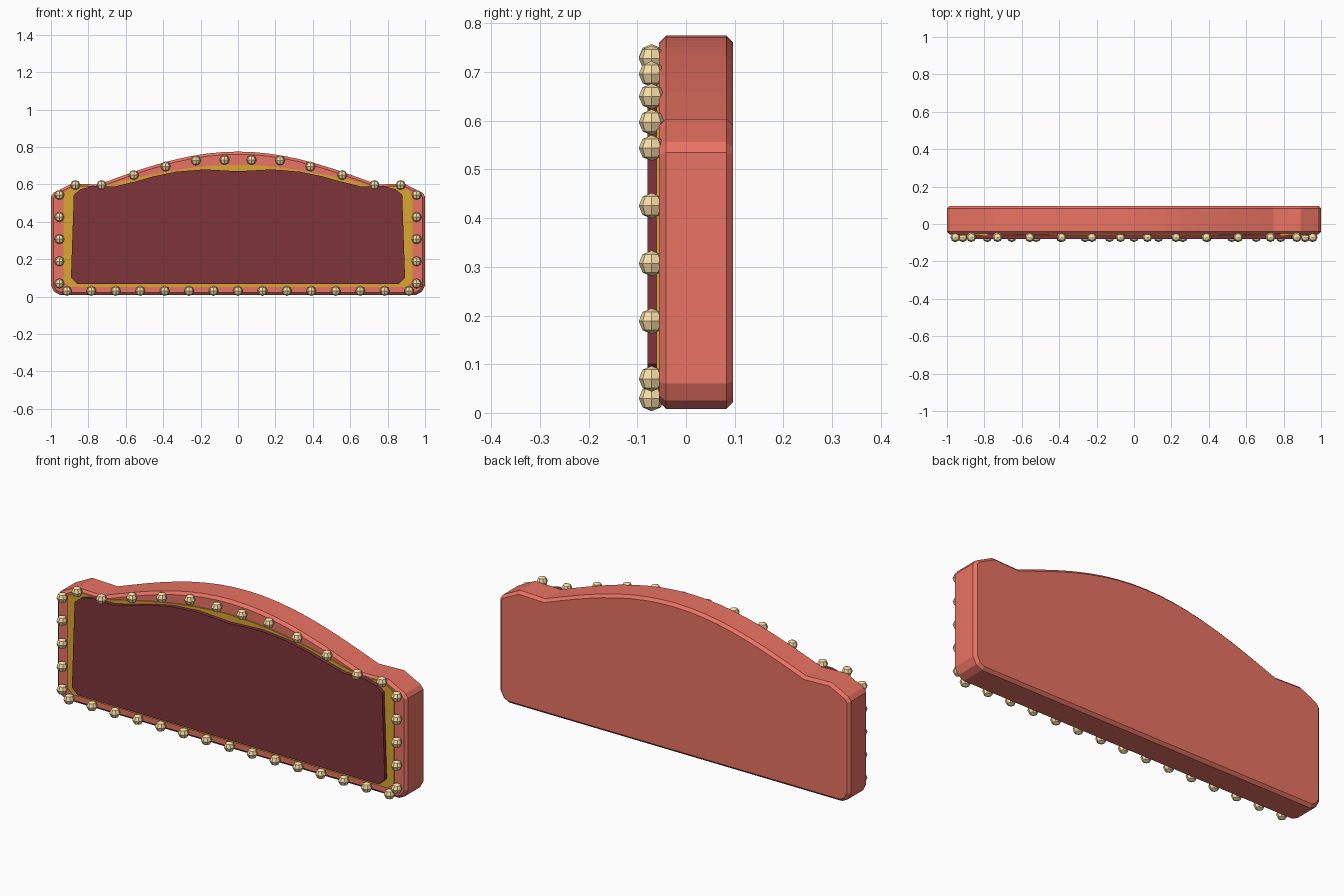
import bpy, bmesh, math
from mathutils import Matrix

if "Cube" in bpy.data.objects:
    bpy.data.objects.remove(bpy.data.objects["Cube"])


def material(name, color):
    m = bpy.data.materials.new(name)
    m.diffuse_color = (*color, 1)
    m.use_nodes = True
    m.node_tree.nodes["Principled BSDF"].inputs["Base Color"].default_value = m.diffuse_color
    return m


coral = material("coral", (0.82, 0.17, 0.125))
gold = material("gold", (0.70, 0.38, 0.03))
maroon = material("maroon", (0.21, 0.033, 0.042))
cream = material("cream", (0.95, 0.74, 0.39))


def slab(name, right_half, y0, y1, mat, bevel=0):
    """Extrude a mirrored outline (right half, bottom to top) from y0 to y1."""
    outline = right_half + [(-x, z) for x, z in reversed(right_half) if x > 0]
    bm = bmesh.new()
    face = bm.faces.new([bm.verts.new((x, y0, z)) for x, z in outline])
    ext = bmesh.ops.extrude_face_region(bm, geom=[face])
    verts = [v for v in ext["geom"] if isinstance(v, bmesh.types.BMVert)]
    bmesh.ops.translate(bm, verts=verts, vec=(0, y1 - y0, 0))
    bmesh.ops.recalc_face_normals(bm, faces=bm.faces)
    if bevel:
        rim = [e for e in bm.edges if abs(e.verts[0].co.y - e.verts[1].co.y) < 1e-6]
        bmesh.ops.bevel(bm, geom=rim, offset=bevel, segments=1, affect='EDGES')
    mesh = bpy.data.meshes.new(name)
    bm.to_mesh(mesh)
    bm.free()
    mesh.materials.append(mat)
    obj = bpy.data.objects.new(name, mesh)
    bpy.context.collection.objects.link(obj)
    return obj


def arch(half_width, base, rise, n=9):
    return [(half_width * (1 - i / n),
             base + rise * math.sin(math.pi / 2 * i / n)) for i in range(n + 1)]


# Padded headboard body
body = [(0.95, 0.008), (0.982, 0.025), (1.0, 0.06), (1.0, 0.535), (0.985, 0.556),
        (0.89, 0.604)] + arch(0.745, 0.599, 0.176)
slab("headboard_body", body, -0.055, 0.097, coral, 0.014)

# Gold border
border = [(0.90, 0.052), (0.932, 0.08), (0.932, 0.555), (0.87, 0.592),
          (0.74, 0.588)] + arch(0.68, 0.602, 0.103)
slab("gold_border", border, -0.061, -0.04, gold)

# Upholstered centre panel
panel = [(0.86, 0.068), (0.893, 0.10), (0.878, 0.545), (0.84, 0.575), (0.78, 0.590),
         (0.66, 0.588), (0.55, 0.615), (0.45, 0.643), (0.33, 0.668), (0.18, 0.68), (0, 0.67)]
slab("centre_panel", panel, -0.079, -0.05, maroon)

# Studs along the rim
half = [(0.87, 0.597), (0.73, 0.597), (0.557, 0.650), (0.387, 0.696),
        (0.225, 0.728), (0.072, 0.731)]
half += [(0.955, 0.07 + 0.1185 * i) for i in range(5)]
half += [(0.1307 * i, 0.03) for i in range(1, 8)]
spots = half + [(-x, z) for x, z in half] + [(0, 0.03)]
bm = bmesh.new()
for x, z in spots:
    bmesh.ops.create_uvsphere(bm, u_segments=8, v_segments=4, radius=0.0265,
                              matrix=Matrix.Translation((x, -0.0705, z)))
mesh = bpy.data.meshes.new("rim_studs")
bm.to_mesh(mesh)
bm.free()
mesh.materials.append(cream)
bpy.context.collection.objects.link(bpy.data.objects.new("rim_studs", mesh))
